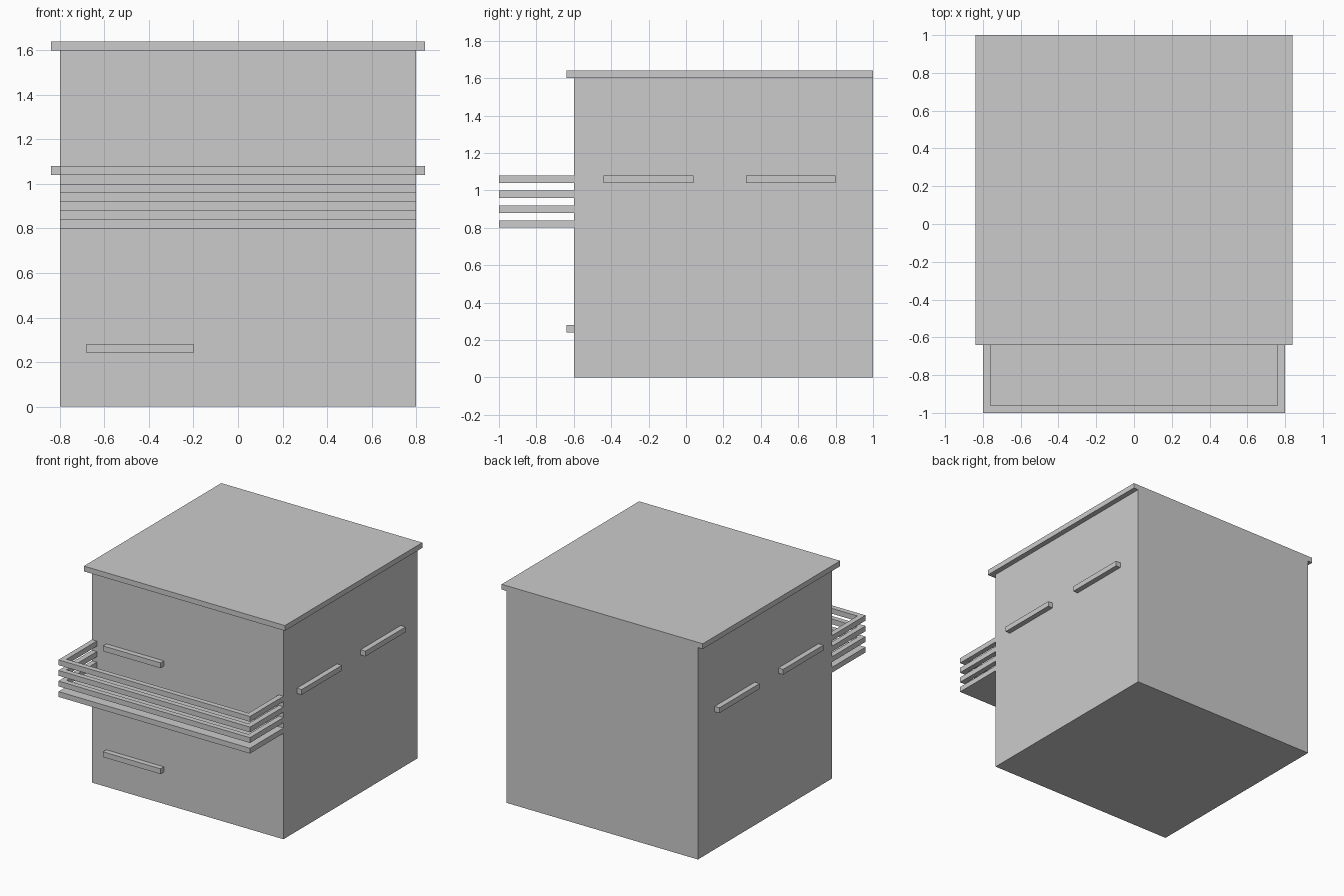
import bpy
import bmesh

if "Cube" in bpy.data.objects:
    bpy.data.objects.remove(bpy.data.objects["Cube"])


def prism(name, outline, z0, z1):
    """Extrude a flat xy outline from z0 up to z1."""
    bm = bmesh.new()
    face = bm.faces.new([bm.verts.new((x, y, z0)) for x, y in outline])
    top = bmesh.ops.extrude_face_region(bm, geom=[face])["geom"]
    bmesh.ops.translate(bm, vec=(0, 0, z1 - z0),
                        verts=[v for v in top if isinstance(v, bmesh.types.BMVert)])
    bmesh.ops.recalc_face_normals(bm, faces=bm.faces)
    mesh = bpy.data.meshes.new(name)
    bm.to_mesh(mesh)
    bm.free()
    obj = bpy.data.objects.new(name, mesh)
    bpy.context.collection.objects.link(obj)
    return obj


def box(name, x0, x1, y0, y1, z0, z1):
    return prism(name, [(x0, y0), (x1, y0), (x1, y1), (x0, y1)], z0, z1)


T = 0.04                          # thickness of all trim
W, FRONT, BACK, H = 0.8, -0.6, 1.0, 1.6

# House block and overhanging roof slab (flush at the back)
box("house_body", -W, W, FRONT, BACK, 0, H)
box("roof_slab", -W - T, W + T, FRONT - T, BACK, H, H + T)

# Balcony floor and three U-shaped rails
EDGE = -1.0
box("balcony_floor", -W, W, EDGE, FRONT, 0.8, 0.8 + T)
rail = [(-W, FRONT), (-W, EDGE), (W, EDGE), (W, FRONT),
        (W - T, FRONT), (W - T, EDGE + T), (-W + T, EDGE + T), (-W + T, FRONT)]
for i in range(3):
    z = 0.88 + 0.08 * i
    prism(f"balcony_rail_{i + 1}", rail, z, z + T)

# Front window sills, lower and upper floor
for label, z in (("lower", 0.24), ("upper", 1.04)):
    box(f"front_sill_{label}", -0.68, -0.2, FRONT - T, FRONT, z, z + T)

# Side window sills, mirrored to both sides
for label, y0, y1 in (("near", -0.44, 0.04), ("far", 0.32, 0.8)):
    sill = box(f"side_sill_{label}", W, W + T, y0, y1, 1.04, 1.04 + T)
    sill.modifiers.new("mirror", "MIRROR").use_axis[0] = True
